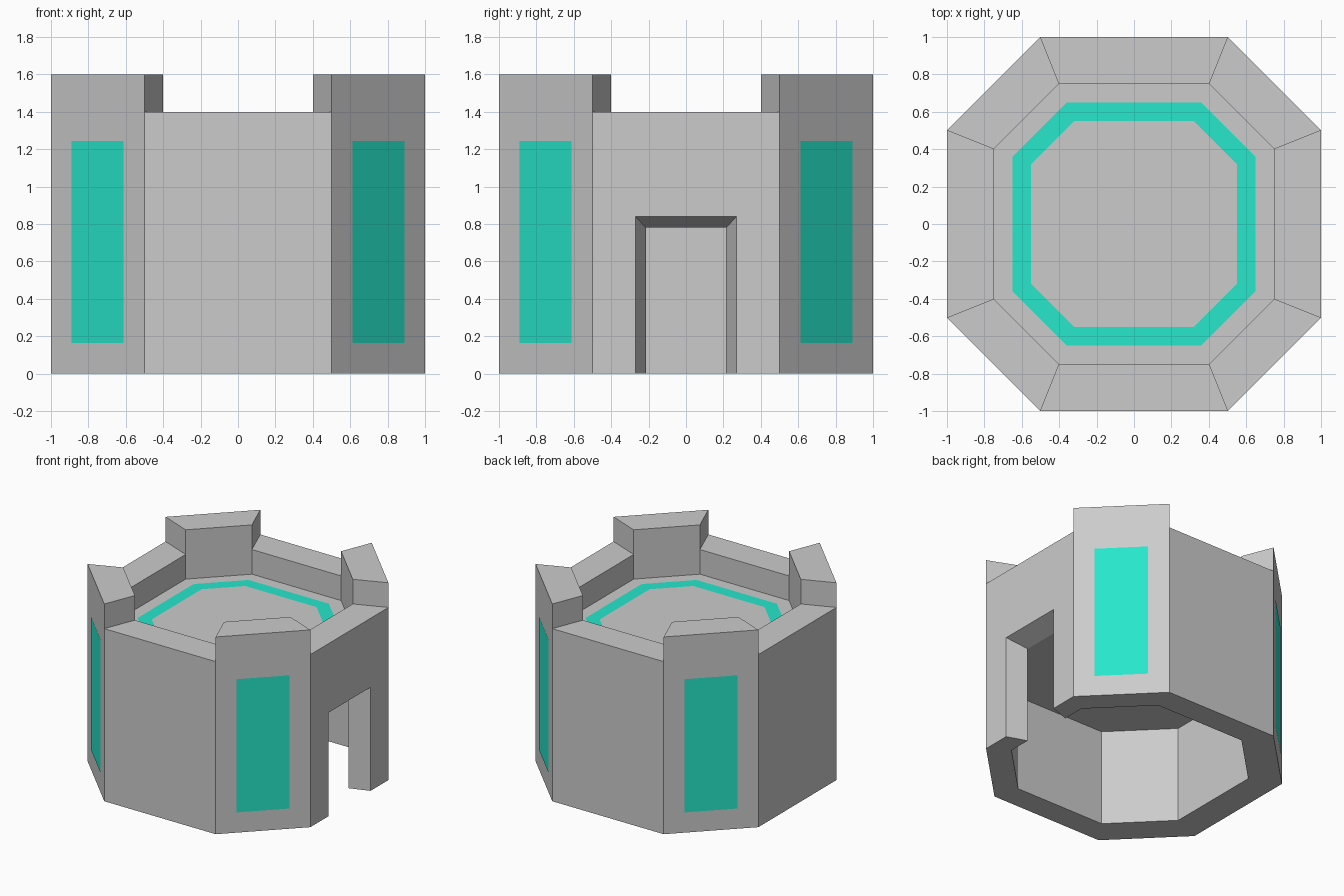
import bpy, bmesh
from mathutils import Matrix

if "Cube" in bpy.data.objects:
    bpy.data.objects.remove(bpy.data.objects["Cube"])

TEAL = bpy.data.materials.new("teal")
TEAL.diffuse_color = (0.02, 0.8, 0.6, 1)
TEAL.use_nodes = True
TEAL.node_tree.nodes["Principled BSDF"].inputs["Base Color"].default_value = TEAL.diffuse_color


def octagon(near, far):
    """Octagon with corners at (+-near, +-far) and (+-far, +-near), counter-clockwise."""
    return [(near, -far), (far, -near), (far, near), (near, far),
            (-near, far), (-far, near), (-far, -near), (-near, -far)]


def make(name, verts, faces, mat=None):
    mesh = bpy.data.meshes.new(name)
    mesh.from_pydata(verts, [], faces)
    bm = bmesh.new()
    bm.from_mesh(mesh)
    bmesh.ops.recalc_face_normals(bm, faces=bm.faces)
    bm.to_mesh(mesh)
    bm.free()
    if mat:
        mesh.materials.append(mat)
    ob = bpy.data.objects.new(name, mesh)
    bpy.context.collection.objects.link(ob)
    return ob


def loft(name, a, b):
    """Closed solid between two matching loops of 3D points."""
    n = len(a)
    sides = [(i, (i + 1) % n, n + (i + 1) % n, n + i) for i in range(n)]
    return make(name, a + b, sides + [tuple(range(n)), tuple(range(n, 2 * n))])


def prism(name, pts, z0, z1):
    return loft(name, [(x, y, z0) for x, y in pts], [(x, y, z1) for x, y in pts])


def cut(target, cutter):
    mod = target.modifiers.new("cut", 'BOOLEAN')
    mod.operation = 'DIFFERENCE'
    mod.solver = 'EXACT'
    mod.object = cutter
    bpy.context.view_layer.objects.active = target
    bpy.ops.object.modifier_apply(modifier=mod.name)
    bpy.data.objects.remove(cutter)


# Tower body
tower = prism("tower_body", octagon(0.5, 1.0), 0, 1.6)

# Recessed roof deck
cut(tower, prism("deck_cutter", octagon(0.4, 0.75), 1.2, 1.8))

# Low parapets on the four straight sides
for k in range(4):
    notch = prism("notch_cutter", [(-0.36, 0.65), (0.36, 0.65), (0.54, 1.1), (-0.54, 1.1)], 1.4, 1.8)
    notch.data.transform(Matrix.Rotation(k * 1.5707963268, 4, 'Z'))
    cut(tower, notch)

# Hollow room, open at the bottom and set slightly towards the door
cut(tower, prism("room_cutter", [(x + 0.04, y) for x, y in octagon(0.4, 0.8)], -0.2, 0.78))


# Doorway that narrows inwards
def door_loop(x, half, top):
    return [(x, -half, -0.2), (x, half, -0.2), (x, half, top), (x, -half, top)]


cut(tower, loft("door_cutter", door_loop(1.16, 0.325, 0.90), door_loop(0.68, 0.16, 0.72)))

# Teal ring on the deck
ring = [(x, y, 1.202) for x, y in octagon(0.36, 0.65) + octagon(0.32, 0.55)]
make("deck_ring", ring, [(i, (i + 1) % 8, 8 + (i + 1) % 8, 8 + i) for i in range(8)], TEAL)

# Teal panels on the four diagonal sides
for sx, sy, side in ((1, -1, "front_right"), (-1, -1, "front_left"),
                     (1, 1, "back_right"), (-1, 1, "back_left")):
    c = 0.7515
    verts = [(sx * (c + d), sy * (c - d), z)
             for d, z in ((-0.14, 0.165), (0.14, 0.165), (0.14, 1.245), (-0.14, 1.245))]
    order = (0, 1, 2, 3) if sx * sy < 0 else (3, 2, 1, 0)
    panel = make("panel_" + side, verts, [order], TEAL)
    # Face outwards
    if panel.data.polygons[0].normal.x * sx < 0:
        panel.data.flip_normals()
if bpy.data.objects["deck_ring"].data.polygons[0].normal.z < 0:
    bpy.data.objects["deck_ring"].data.flip_normals()
